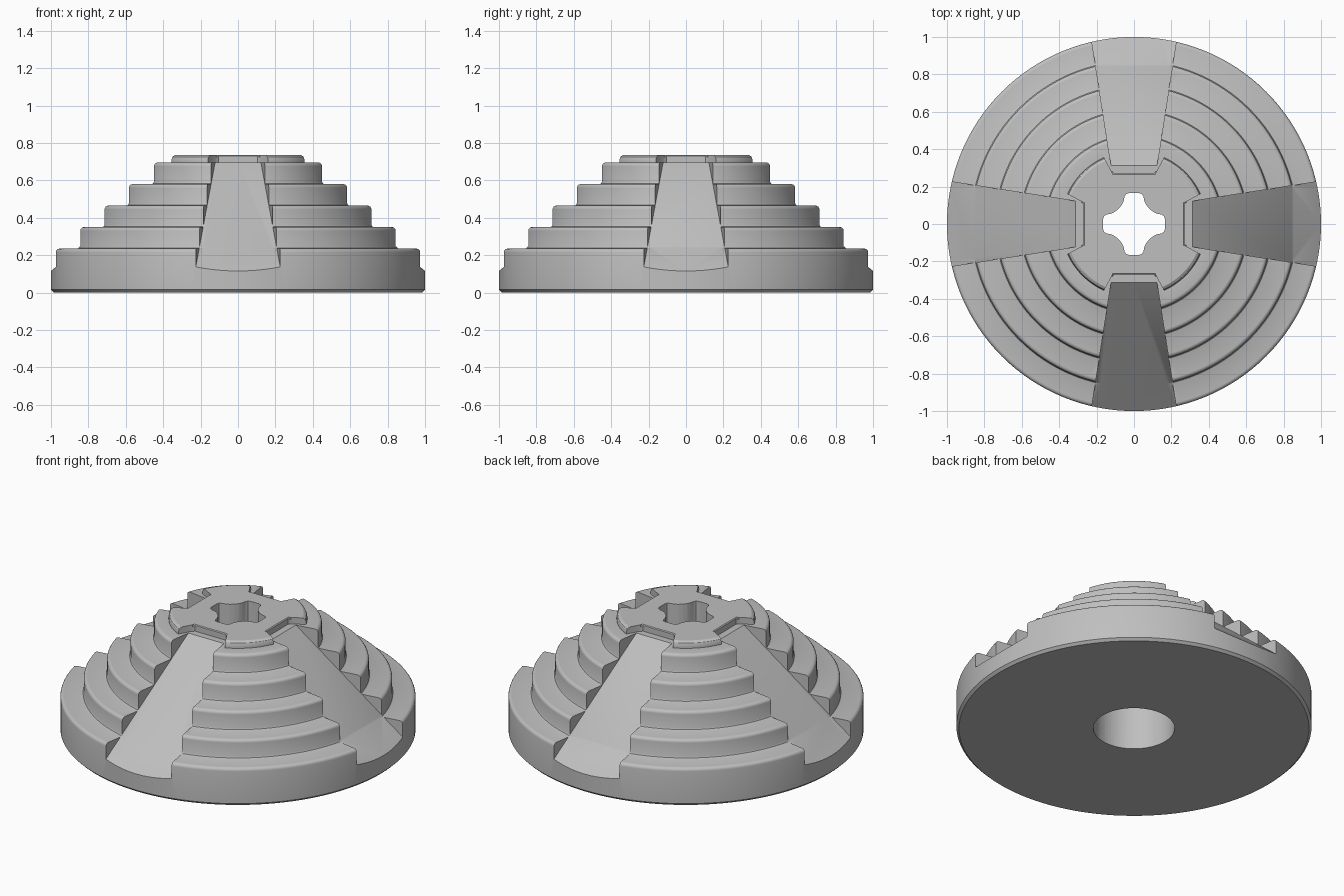
import bpy, bmesh
from math import sin, cos, pi
from mathutils import Matrix

cube = bpy.data.objects.get("Cube")
if cube:
    bpy.data.objects.remove(cube)

SEGMENTS = 128
grey = bpy.data.materials.new("plain_grey")
grey.use_nodes = True
COLOUR = (0.52, 0.52, 0.52, 1)
grey.diffuse_color = COLOUR
grey.node_tree.nodes["Principled BSDF"].inputs["Base Color"].default_value = COLOUR


def finish(name, bm):
    bmesh.ops.recalc_face_normals(bm, faces=bm.faces)
    mesh = bpy.data.meshes.new(name)
    bm.to_mesh(mesh)
    bm.free()
    mesh.materials.append(grey)
    obj = bpy.data.objects.new(name, mesh)
    bpy.context.collection.objects.link(obj)
    return obj


def lathe(name, profile):
    bm = bmesh.new()
    verts = [bm.verts.new((r, 0, z)) for r, z in profile]
    edges = [bm.edges.new(pair) for pair in zip(verts, verts[1:])]
    bmesh.ops.spin(bm, geom=verts + edges, axis=(0, 0, 1), cent=(0, 0, 0),
                   angle=2 * pi, steps=SEGMENTS)
    bmesh.ops.remove_doubles(bm, verts=bm.verts, dist=0.0001)
    return finish(name, bm)


def loft(bm, lower, upper):
    """Closed solid between two matching outlines."""
    a = [bm.verts.new(p) for p in lower]
    b = [bm.verts.new(p) for p in upper]
    bm.faces.new(a)
    bm.faces.new(b)
    n = len(a)
    for i in range(n):
        j = (i + 1) % n
        bm.faces.new((a[i], a[j], b[j], b[i]))


def four_around(name, lower, upper):
    bm = bmesh.new()
    for k in range(4):
        turn = Matrix.Rotation(k * pi / 2, 3, 'Z')
        loft(bm, [turn @ p for p in lower], [turn @ p for p in upper])
    return finish(name, bm)


def boolean(target, tool, operation):
    mod = target.modifiers.new(operation.lower(), 'BOOLEAN')
    mod.operation, mod.solver, mod.object = operation, 'EXACT', tool
    mod.use_self = True
    bpy.context.view_layer.update()
    graph = bpy.context.evaluated_depsgraph_get()
    mesh = bpy.data.meshes.new_from_object(target.evaluated_get(graph))
    target.modifiers.clear()
    target.data = mesh
    bpy.data.objects.remove(tool)


# Stepped body: each tier has a rounded rim and a small fillet at its foot
TIERS = [(1.0, 0.235), (0.868, 0.35), (0.737, 0.465), (0.606, 0.58), (0.472, 0.695)]
ROUND = 0.02
profile = [(0, 0), (0.985, 0), (1, 0.015)]
floor = None
for r, z in TIERS:
    if floor:
        profile += [(r + 0.012, floor), (r + 0.004, floor + 0.004), (r, floor + 0.012)]
    for k in range(5):
        t = k * pi / 8
        profile.append((r - ROUND + ROUND * cos(t), z - ROUND + ROUND * sin(t)))
    floor = z
profile.append((0, floor))
body = lathe("stepped_cone", profile)

# Raised cap with four flared notches
cap = lathe("cap", [(0, 0.6), (0.39, 0.6), (0.39, 0.712), (0.384, 0.726),
                    (0.37, 0.735), (0, 0.735)])
half = [(0.105, 0.27), (0.122, 0.285), (0.24, 0.5)]
outline = half + [(-x, y) for x, y in reversed(half)]


def at_height(points, z):
    from mathutils import Vector
    return [Vector((x, y, z)) for x, y in points]


boolean(cap, four_around("notch_cutter", at_height(outline, 0.5),
                         at_height(outline, 1)), 'DIFFERENCE')
boolean(body, cap, 'UNION')

# Four sloping ramps that widen outward
RAMP = [(0.146, 0.835), (1.1, 0.031), (1.1, 0.835)]


def ramp_side(sign):
    return [at_height([(sign * (0.115 + (y - 0.265) * 0.156), y)], z)[0] for y, z in RAMP]


boolean(body, four_around("ramp_cutter", ramp_side(-1), ramp_side(1)), 'DIFFERENCE')

# Round bore from below
bm = bmesh.new()
bmesh.ops.create_cone(bm, cap_ends=True, segments=64, radius1=0.229, radius2=0.229,
                      depth=1, matrix=Matrix.Translation((0, 0, 0)))
boolean(body, finish("bore_cutter", bm), 'DIFFERENCE')

# Rounded cross-shaped hole through the top
lobe = [(0.165, -0.028), (0.165, 0.028), (0.16, 0.042), (0.148, 0.05), (0.125, 0.055),
        (0.103, 0.064), (0.082, 0.082), (0.064, 0.103), (0.055, 0.125), (0.05, 0.148),
        (0.042, 0.16)]
cross = []
for k in range(4):
    c, s = round(cos(k * pi / 2)), round(sin(k * pi / 2))
    cross += [(c * x - s * y, s * x + c * y) for x, y in lobe]
bm = bmesh.new()
loft(bm, at_height(cross, 0.3), at_height(cross, 1))
boolean(body, finish("cross_cutter", bm), 'DIFFERENCE')

# Smooth shading with crisp edges
bpy.ops.object.select_all(action='DESELECT')
body.select_set(True)
bpy.context.view_layer.objects.active = body
bpy.ops.object.shade_smooth_by_angle(angle=0.55)
